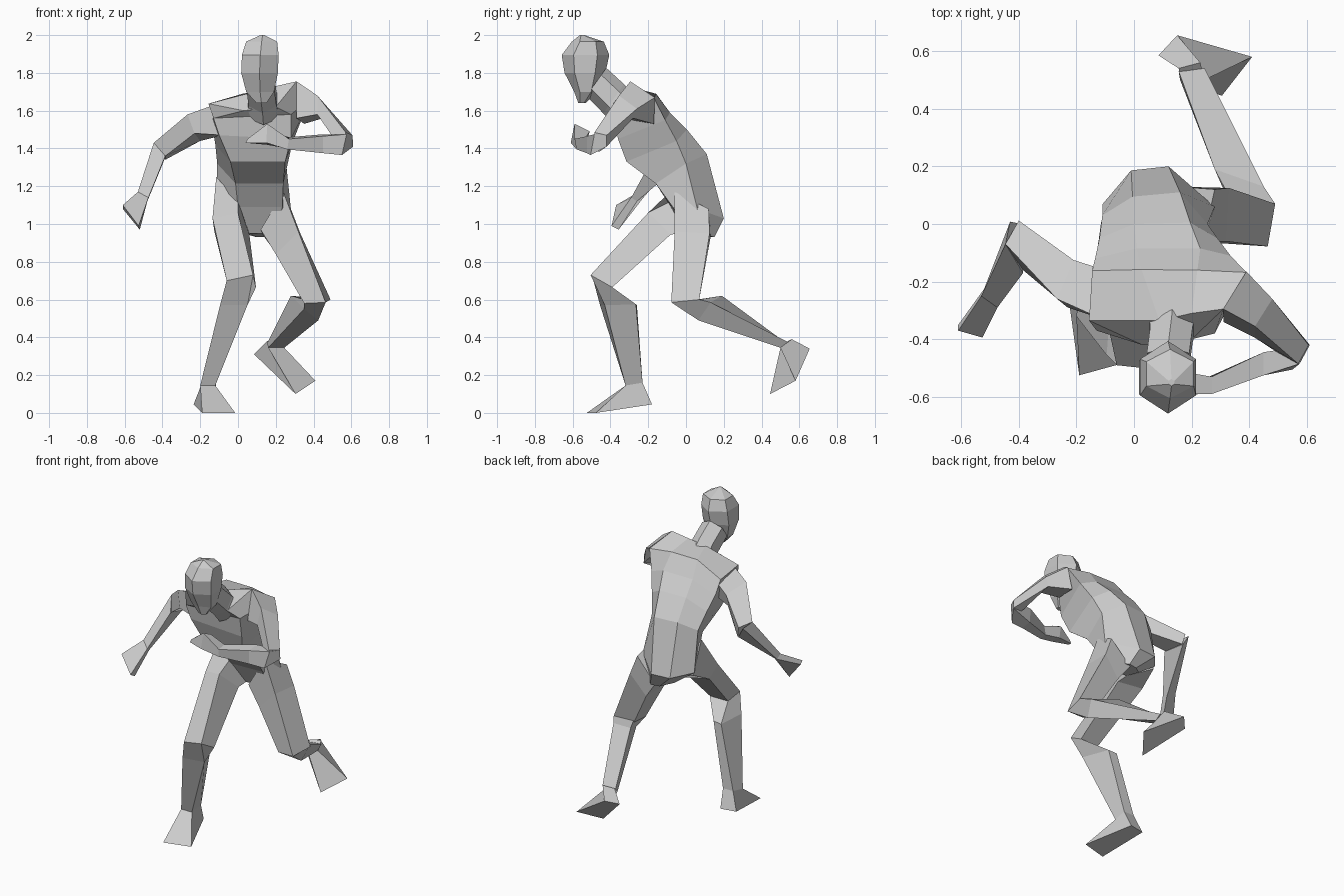
import bpy, bmesh, math

grey = bpy.data.materials.new("plain_grey")
grey.diffuse_color = (0.6, 0.6, 0.6, 1)


def loft(name, rings):
    """Skin a run of matching rings and close both ends, flat shaded."""
    bm = bmesh.new()
    loops = [[bm.verts.new(p) for p in ring] for ring in rings]
    n = len(loops[0])
    for a, b in zip(loops, loops[1:]):
        for i in range(n):
            j = (i + 1) % n
            bm.faces.new((a[i], a[j], b[j], b[i]))
    bm.faces.new(loops[0][::-1])
    bm.faces.new(loops[-1])
    bmesh.ops.recalc_face_normals(bm, faces=bm.faces[:])
    mesh = bpy.data.meshes.new(name)
    bm.to_mesh(mesh)
    bm.free()
    mesh.materials.append(grey)
    obj = bpy.data.objects.new(name, mesh)
    bpy.context.collection.objects.link(obj)
    return obj


def hexagon(x, y, z, rx, ry, pitch=0.0, turn=30):
    """Six-sided ring; pitch raises its back relative to its front."""
    pts = []
    for i in range(6):
        t = math.radians(60 * i + turn)
        dy = ry * math.sin(t)
        pts.append((x + rx * math.cos(t), y + dy, z + dy * pitch))
    return pts


# Head: crown, brow, cheeks, jaw, chin
loft("head", [
    hexagon(.13, -.55, 2.0, .012, .012),
    hexagon(.125, -.52, 1.965, .095, .085),
    hexagon(.118, -.532, 1.895, .112, .126),
    hexagon(.114, -.535, 1.80, .112, .108),
    hexagon(.117, -.532, 1.70, .085, .06),
    hexagon(.124, -.55, 1.64, .03, .02),
])

# Neck, leaning forward
loft("neck", [
    hexagon(.118, -.475, 1.752, .085, .053, 1.4),
    hexagon(.13, -.383, 1.663, .085, .055, 1.4),
    hexagon(.135, -.33, 1.60, .10, .058, 1.3),
])

# Torso rings: front pair, left side, back pair, right side
loft("torso", [
    [(.06, 0, .95), (.20, 0, .95), (.22, .08, .95),
     (.16, .15, .93), (.10, .14, .93), (.03, .08, .95)],
    [(0, -.08, 1.09), (.235, -.07, 1.09), (.28, .06, 1.08),
     (.12, .20, 1.03), (-.01, .186, 1.03), (-.11, .068, 1.05)],
    [(-.013, -.16, 1.214), (.24, -.16, 1.214), (.255, 0, 1.32),
     (.16, .11, 1.37), (-.005, .095, 1.37), (-.11, .03, 1.32)],
    [(-.04, -.315, 1.33), (.25, -.315, 1.33), (.29, -.05, 1.44),
     (.195, .005, 1.50), (0, 0, 1.50), (-.12, -.05, 1.42)],
    [(-.10, -.36, 1.47), (.28, -.36, 1.45), (.335, -.11, 1.55),
     (.23, -.085, 1.59), (.01, -.085, 1.59), (-.135, -.12, 1.51)],
    [(-.13, -.37, 1.56), (.28, -.38, 1.58), (.39, -.168, 1.665),
     (.22, -.16, 1.69), (.026, -.158, 1.69), (-.145, -.162, 1.60)],
    [(.03, -.42, 1.60), (.20, -.40, 1.62), (.31, -.295, 1.755),
     (.20, -.31, 1.73), (.088, -.335, 1.70), (-.156, -.335, 1.637)],
])

# Right arm, hanging out to the side
loft("right_upper_arm", [
    [(-.10, -.335, 1.64), (-.10, -.16, 1.59), (-.12, -.18, 1.46), (-.08, -.34, 1.47)],
    [(-.267, -.26, 1.58), (-.21, -.125, 1.53), (-.20, -.16, 1.44), (-.23, -.29, 1.48)],
    [(-.446, -.07, 1.43), (-.40, .012, 1.41), (-.385, 0, 1.34), (-.385, -.16, 1.36)],
])
loft("right_forearm", [
    [(-.446, -.07, 1.43), (-.43, .008, 1.41), (-.39, 0, 1.34), (-.385, -.17, 1.36)],
    [(-.53, -.25, 1.17), (-.52, -.225, 1.14), (-.48, -.26, 1.12), (-.474, -.29, 1.14)],
])
loft("right_hand", [
    [(-.53, -.25, 1.17), (-.52, -.225, 1.14), (-.48, -.26, 1.12), (-.474, -.29, 1.14)],
    [(-.61, -.37, 1.10), (-.61, -.35, 1.08), (-.52, -.357, .97), (-.526, -.394, .99)],
])

# Left arm, bent across the chest
loft("left_upper_arm", [
    [(.31, -.295, 1.755), (.39, -.165, 1.67), (.35, -.17, 1.53), (.31, -.34, 1.56)],
    [(.42, -.355, 1.68), (.48, -.26, 1.61), (.45, -.28, 1.56), (.42, -.395, 1.58)],
    [(.57, -.485, 1.485), (.606, -.42, 1.47), (.61, -.42, 1.41), (.55, -.48, 1.39)],
])
loft("left_forearm", [
    [(.606, -.42, 1.47), (.61, -.42, 1.41), (.55, -.505, 1.365), (.575, -.485, 1.475)],
    [(.45, -.445, 1.475), (.45, -.455, 1.385), (.45, -.525, 1.375), (.45, -.525, 1.465)],
    [(.27, -.53, 1.46), (.26, -.53, 1.40), (.26, -.58, 1.395), (.27, -.59, 1.45)],
])
loft("left_hand", [
    [(.27, -.53, 1.46), (.26, -.53, 1.40), (.26, -.58, 1.395), (.27, -.59, 1.45)],
    [(.155, -.51, 1.49), (.15, -.53, 1.42), (.15, -.61, 1.43), (.155, -.59, 1.53)],
    [(.05, -.55, 1.45), (.04, -.55, 1.43), (.04, -.57, 1.43), (.05, -.57, 1.45)],
])

# Right leg, planted in front
loft("right_thigh", [
    [(-.115, 0, 1.25), (0, -.08, 1.12), (.06, 0, .95), (-.10, .068, 1.03)],
    [(-.135, -.15, 1.03), (0, -.20, 1.06), (.06, -.08, .945), (-.125, -.07, .96)],
    [(-.06, -.49, .70), (.08, -.505, .73), (.095, -.39, .665), (-.04, -.39, .665)],
])
loft("right_shin", [
    [(-.06, -.49, .70), (.08, -.505, .73), (.095, -.39, .665), (-.04, -.39, .665)],
    [(-.095, -.455, .57), (.05, -.43, .57), (-.02, -.265, .575), (-.08, -.26, .57)],
    [(-.20, -.32, .145), (-.12, -.32, .145), (-.115, -.23, .16), (-.19, -.23, .16)],
])
loft("right_foot", [
    [(-.20, -.32, .145), (-.12, -.32, .145), (-.115, -.23, .16), (-.19, -.23, .16)],
    [(-.19, -.525, 0), (-.015, -.477, 0), (-.13, -.18, .045), (-.235, -.20, .045)],
])

# Left leg, kicked up behind
loft("left_thigh", [
    [(.24, -.06, 1.17), (.12, -.06, .97), (.14, .13, .93), (.28, .12, 1.08)],
    [(.32, -.06, .96), (.20, -.06, .84), (.22, .11, .82), (.33, .125, .95)],
    [(.464, -.078, .585), (.35, -.07, .58), (.36, .05, .57), (.49, .07, .60)],
])
loft("left_shin", [
    [(.49, .07, .60), (.35, .06, .60), (.35, -.07, .58), (.464, -.078, .585)],
    [(.45, .13, .585), (.28, .19, .62), (.35, .03, .55), (.425, .066, .49)],
    [(.245, .54, .375), (.155, .53, .37), (.16, .50, .345), (.245, .50, .345)],
])
loft("left_foot", [
    [(.23, .56, .39), (.155, .54, .38), (.16, .50, .345), (.245, .50, .345)],
    [(.15, .655, .34), (.085, .585, .31), (.305, .445, .10), (.41, .58, .17)],
])
